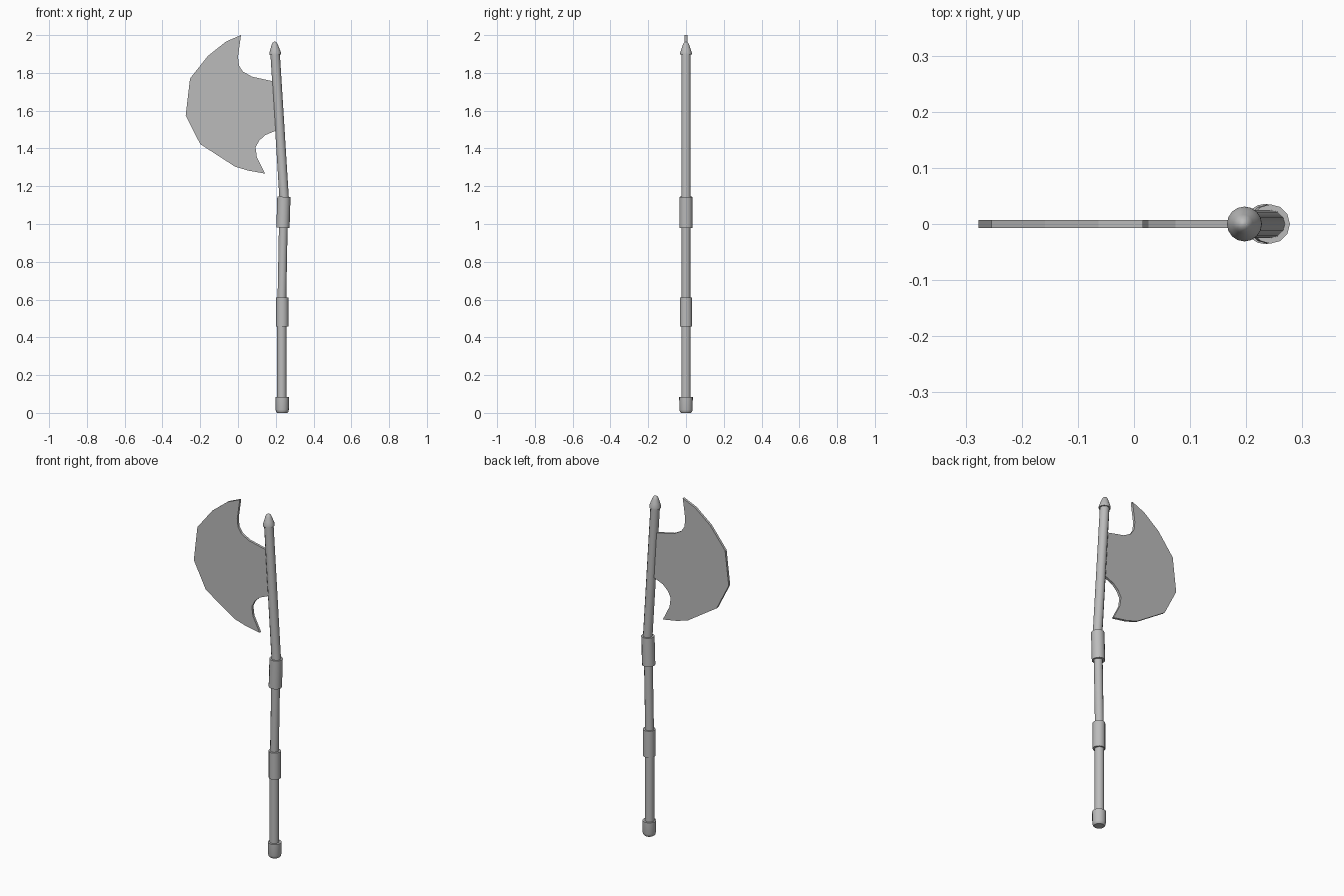
import bpy, bmesh, math
from mathutils import Vector

if "Cube" in bpy.data.objects:
    bpy.data.objects.remove(bpy.data.objects["Cube"], do_unlink=True)

steel = bpy.data.materials.new("steel_grey")
steel.use_nodes = True
GREY = (0.5, 0.5, 0.5, 1)
steel.diffuse_color = GREY
steel.node_tree.nodes["Principled BSDF"].inputs["Base Color"].default_value = GREY


def finish(name, bm, smooth):
    bmesh.ops.recalc_face_normals(bm, faces=bm.faces)
    mesh = bpy.data.meshes.new(name)
    bm.to_mesh(mesh)
    bm.free()
    mesh.materials.append(steel)
    obj = bpy.data.objects.new(name, mesh)
    bpy.context.collection.objects.link(obj)
    if smooth:
        bpy.ops.object.select_all(action='DESELECT')
        obj.select_set(True)
        bpy.context.view_layer.objects.active = obj
        bpy.ops.object.shade_smooth_by_angle(angle=math.radians(40))
    return obj


def turned(name, start, end, profile, sides=12):
    """Closed round part; profile holds (fraction along the axis, radius)."""
    a, b = Vector((start[0], 0, start[1])), Vector((end[0], 0, end[1]))
    along = (b - a).normalized()
    side = Vector((0, 1, 0))
    across = side.cross(along)
    bm = bmesh.new()
    rings = []
    for t, r in profile:
        ring = []
        for i in range(sides):
            ang = math.tau * i / sides
            ring.append(bm.verts.new(a.lerp(b, t) + r * (across * math.cos(ang) + side * math.sin(ang))))
        rings.append(ring)
    for low, high in zip(rings, rings[1:]):
        for i in range(sides):
            j = (i + 1) % sides
            bm.faces.new((low[i], low[j], high[j], high[i]))
    bm.faces.new(rings[0][::-1])
    bm.faces.new(rings[-1])
    return finish(name, bm, True)


def rod(name, start, end, radius):
    return turned(name, start, end, [(0, radius), (1, radius)])


# Handle sections, bending at the sleeves
rod("lower_shaft", (0.232, 0.05), (0.232, 0.53), 0.025)
rod("middle_shaft", (0.231, 0.53), (0.241, 1.06), 0.023)
rod("upper_shaft", (0.249, 1.06), (0.196, 1.91), 0.025)

# Sleeves over the joints
rod("lower_sleeve", (0.235, 0.457), (0.235, 0.61), 0.033)
rod("upper_sleeve", (0.238, 0.98), (0.243, 1.144), 0.035)

# Pommel with a softened bottom edge
turned("pommel", (0.234, 0), (0.234, 0.084),
       [(0, 0.027), (0.06, 0.032), (0.2, 0.035), (1, 0.036)], 16)

# Pointed cap
turned("top_cap", (0.197, 1.897), (0.194, 1.965),
       [(0, 0.031), (0.15, 0.031), (0.4, 0.025), (0.75, 0.017), (0.92, 0.011), (1, 0.003)], 16)

# Flat blade: outline extruded through its thickness
outline = [(0.016, 2.0), (-0.063, 1.966), (-0.159, 1.89), (-0.254, 1.77), (-0.277, 1.574),
           (-0.2, 1.423), (-0.016, 1.304), (0.053, 1.283), (0.143, 1.267), (0.1, 1.352),
           (0.093, 1.405), (0.111, 1.44), (0.143, 1.47), (0.215, 1.5), (0.2, 1.752),
           (0.074, 1.78), (0.026, 1.807), (0.005, 1.839), (0, 1.886)]
bm = bmesh.new()
face = bm.faces.new([bm.verts.new((x, -0.007, z)) for x, z in outline])
ext = bmesh.ops.extrude_face_region(bm, geom=[face])
bmesh.ops.translate(bm, vec=(0, 0.014, 0),
                    verts=[v for v in ext["geom"] if isinstance(v, bmesh.types.BMVert)])
finish("blade", bm, False)
